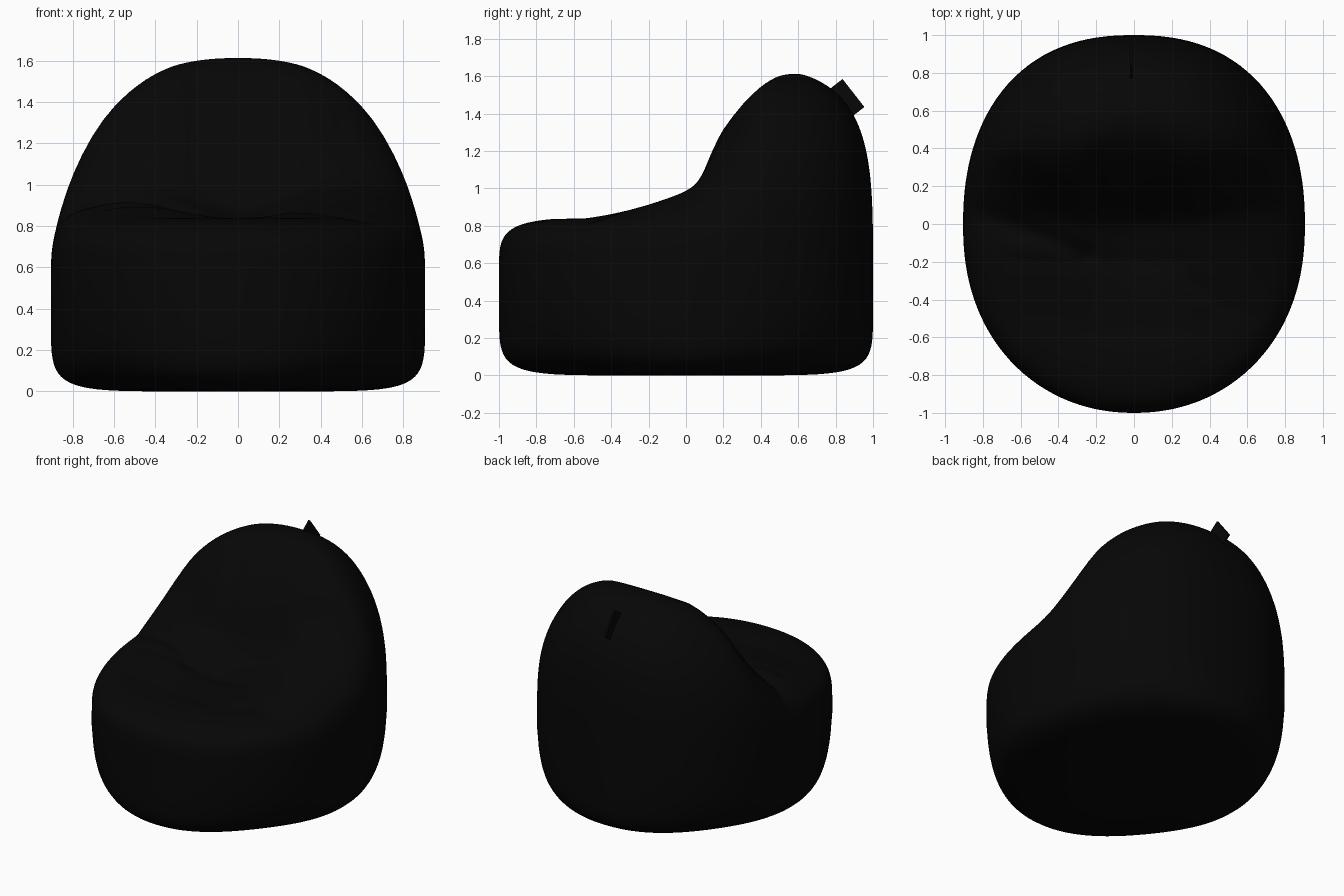
import bpy, bmesh, math
from mathutils import Vector

cube = bpy.data.objects.get("Cube")
if cube:
    bpy.data.objects.remove(cube, do_unlink=True)

black = bpy.data.materials.new("black fabric")
black.use_nodes = True
colour = (0.002, 0.002, 0.002, 1)
black.diffuse_color = colour
shader = black.node_tree.nodes["Principled BSDF"]
shader.inputs["Base Color"].default_value = colour
shader.inputs["Roughness"].default_value = 0.9

SEGMENTS, TOP_RINGS, BASE_RINGS = 128, 70, 24
WAIST = 0.48                      # height of the widest ring

# Height along the depth: low seat, then the backrest
PROFILE = [(-1.2, .84), (-.8, .85), (-.55, .87), (-.4, .915), (-.2, .97), (0, 1.045),
           (.08, 1.13), (.15, 1.29), (.2, 1.37), (.3, 1.48), (.4, 1.57), (.5, 1.63),
           (.62, 1.68), (1.2, 1.69)]

# Fabric folds: start, end, depth
FOLDS = [((-.82, .06), (-.25, -.16), .03), ((-.65, -.2), (-.3, -.2), .015),
         ((.2, .12), (.5, .24), .035), ((-.25, -.2), (.25, -.2), .015),
         ((-.2, .1), (-.2, .35), .02), ((.3, -.3), (.6, -.5), .012)]


def profile(y):
    for (y0, z0), (y1, z1) in zip(PROFILE, PROFILE[1:]):
        if y <= y1:
            return z0 + (z1 - z0) * (y - y0) / (y1 - y0)
    return PROFILE[-1][1]


def smooth_min(a, b, k=0.08):
    h = max(k - abs(a - b), 0) / k
    return min(a, b) - h * h * k / 4


def bump(x, y, cx, cy, rx, ry):
    return math.exp(-((x - cx) / rx) ** 2 - ((y - cy) / ry) ** 2)


def fold_depth(x, y):
    total, p = 0, Vector((x, y))
    for a, b, depth in FOLDS:
        a, b = Vector(a), Vector(b)
        t = max(0, min(1, (p - a).dot(b - a) / (b - a).length_squared))
        d = (p - a.lerp(b, t)).length
        total += depth * math.exp(-(d / 0.05) ** 2)
    return total


def top_height(x, y):
    # The backrest sweeps backwards and softens towards its flanks
    flank = max(0, abs(x) - 0.3) ** 1.2
    step = 0.01 + 0.14 * flank
    along = sum(profile(y - 0.45 * flank + o * step) for o in range(-3, 4)) / 7
    across = 1.675 - 0.57 * abs(x) ** 2.2
    h = smooth_min(across, along)
    h -= 0.15 * bump(x, y, 0, 0, .36, .28)         # sat-in hollow
    h -= 0.06 * bump(x, y, 0, -.35, .55, .28)      # seat behind the front lip
    h -= 0.04 * bump(x, y, -.62, -.02, .25, .12)   # pinch beside the backrest
    return h - fold_depth(x, y)


def outline(angle):
    c, s = math.cos(angle), math.sin(angle)
    n = 2.22 + 0.1 * s
    r = (abs(c / 0.905) ** n + abs(s) ** n) ** (-1 / n)
    return r * c, r * s


def dome(s, m):
    return max(0, 1 - s ** m) ** (1 / m)


def finish(bm, name):
    bmesh.ops.recalc_face_normals(bm, faces=bm.faces)
    mesh = bpy.data.meshes.new(name)
    bm.to_mesh(mesh)
    bm.free()
    mesh.materials.append(black)
    obj = bpy.data.objects.new(name, mesh)
    bpy.context.collection.objects.link(obj)
    return obj


# Bag: rings from the underside centre, round the waist, to the top centre
bm = bmesh.new()
angles = [math.tau * i / SEGMENTS for i in range(SEGMENTS)]
edge = [outline(a) for a in angles]
rings = []
for j in range(1, BASE_RINGS + 1):
    s = 1 - (1 - j / BASE_RINGS) ** 3
    ring = []
    for a, (x, y) in zip(angles, edge):
        diagonal = math.sin(2 * a) ** 2
        z = WAIST * (1 - dome(s, 7 - 0.8 * diagonal))
        taper = s * (1 - 0.07 * diagonal * (1 - z / WAIST) ** 1.5)
        ring.append(bm.verts.new((x * taper, y * taper, z)))
    rings.append(ring)
for j in range(1, TOP_RINGS):
    s = 1 - (j / TOP_RINGS) ** 2.5
    ring = []
    for ex, ey in edge:
        x, y = ex * s, ey * s
        m = 4 + 1.7 * min(1, max(0, 0.15 - y) * 1.4)
        z = WAIST + (top_height(x, y) - WAIST) * dome(s, m)
        ring.append(bm.verts.new((x, y, z)))
    rings.append(ring)
for low, high in zip(rings, rings[1:]):
    for i in range(SEGMENTS):
        k = (i + 1) % SEGMENTS
        bm.faces.new((low[i], low[k], high[k], high[i]))
for ring, z in ((rings[0], 0), (rings[-1], top_height(0, 0))):
    centre = bm.verts.new((0, 0, z))
    for i in range(SEGMENTS):
        bm.faces.new((ring[i], ring[(i + 1) % SEGMENTS], centre))
bag = finish(bm, "bean_bag")
for face in bag.data.polygons:
    face.use_smooth = True

# Tag: thin loop of fabric standing out of the back
bm = bmesh.new()
bmesh.ops.create_cube(bm, size=1)
bmesh.ops.scale(bm, verts=bm.verts, vec=(0.014, 0.19, 0.12))
tag = finish(bm, "back_tag")
tag.location = (-0.015, 0.848, 1.473)
tag.rotation_euler = (-math.radians(52), 0, 0)
